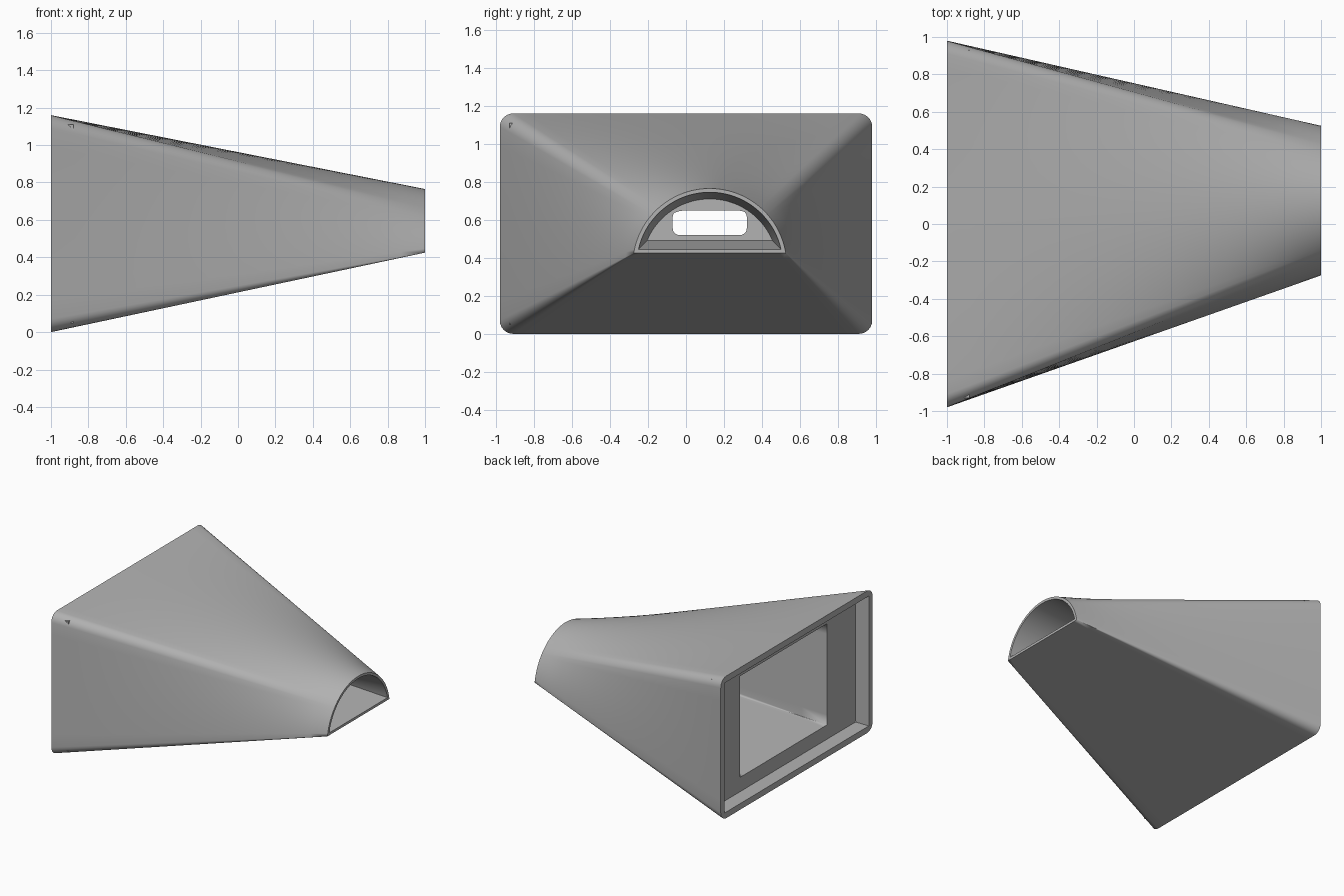
import bpy
import math
from mathutils import Vector

cube = bpy.data.objects.get("Cube")
if cube:
    bpy.data.objects.remove(cube, do_unlink=True)

# Segment counts shared by every cross-section, so rings connect one to one
SIDE, FILLET, TOP = 10, 6, 24
CORNER, HALF_FILLET = math.radians(45), math.radians(4)


def spread(a, b, n):
    """n values from a towards b, leaving b out."""
    return [a + (b - a) * i / n for i in range(n)]


def rect_ring(x, y0, y1, z0, z1, r=0.0):
    """Rounded rectangle, counter-clockwise from the lower +y corner."""
    ring = []
    corners = [(y1 - r, z0 + r, -90), (y1 - r, z1 - r, 0),
               (y0 + r, z1 - r, 90), (y0 + r, z0 + r, 180)]
    edges = [SIDE, TOP, SIDE, TOP]
    for k, (cy, cz, a) in enumerate(corners):
        for d in spread(a, a + 90, FILLET):
            t = math.radians(d)
            ring.append(Vector((x, cy + r * math.cos(t), cz + r * math.sin(t))))
        t = math.radians(a + 90)
        start = Vector((x, cy + r * math.cos(t), cz + r * math.sin(t)))
        ny, nz, _ = corners[(k + 1) % 4]
        end = Vector((x, ny + r * math.cos(t), nz + r * math.sin(t)))
        ring += [start.lerp(end, i / edges[k]) for i in range(edges[k])]
    return ring


def arch_ring(x, cy, half, z0, z1):
    """Flat-bottomed arch, divided to match rect_ring."""
    h = z1 - z0
    r = (half * half + h * h) / (2 * h)
    low = math.asin((h - r) / r) * -1 if h > r else math.asin((r - h) / r)
    c0, c1 = CORNER - HALF_FILLET, CORNER + HALF_FILLET
    angles = ([low] * FILLET + spread(low, c0, SIDE) + spread(c0, c1, FILLET)
              + spread(c1, math.pi - c1, TOP)
              + spread(math.pi - c1, math.pi - c0, FILLET)
              + spread(math.pi - c0, math.pi - low, SIDE)
              + [math.pi - low] * FILLET)
    ring = [Vector((x, cy + r * math.cos(t), z1 - r + r * math.sin(t))) for t in angles]
    a, b = Vector((x, cy - half, z0)), Vector((x, cy + half, z0))
    return ring + [a.lerp(b, i / TOP) for i in range(TOP)]


def loft(a, b, steps):
    """Rings from a towards b, leaving b out."""
    return [[p.lerp(q, s / steps) for p, q in zip(a, b)] for s in range(steps)]


# Key sections: outer skin, front pocket, narrow throat, funnel, rear recess
CY = 0.125
outer_rear = rect_ring(-1, -0.98, 0.98, 0, 1.16, 0.07)
outer_front = arch_ring(1, CY, 0.40, 0.425, 0.765)
rim_front = arch_ring(1, CY, 0.375, 0.445, 0.745)
pocket_end = arch_ring(0.6, CY, 0.33, 0.49, 0.71)
throat = rect_ring(0.6, -0.07, 0.32, 0.52, 0.65, 0.035)
funnel_rear = rect_ring(-0.88, -0.56, 0.56, 0.167, 0.993)
recess_floor = rect_ring(-0.88, -0.93, 0.93, 0.05, 1.11)
rim_rear = rect_ring(-1, -0.93, 0.93, 0.05, 1.11)

chain = [(outer_rear, 16), (outer_front, 1), (rim_front, 4), (pocket_end, 1),
         (throat, 8), (funnel_rear, 1), (recess_floor, 1), (rim_rear, 1)]
rings = []
for i, (ring, steps) in enumerate(chain):
    rings += loft(ring, chain[(i + 1) % len(chain)][0], steps)

# Skin the closed loop of rings
n, m = len(rings[0]), len(rings)
verts = [p for ring in rings for p in ring]
faces = []
for i in range(m):
    a, b = i * n, ((i + 1) % m) * n
    for j in range(n):
        k = (j + 1) % n
        faces.append((a + j, a + k, b + k, b + j))

import bmesh
mesh = bpy.data.meshes.new("duct_adapter")
mesh.from_pydata(verts, [], faces)
bm = bmesh.new()
bm.from_mesh(mesh)
bmesh.ops.remove_doubles(bm, verts=bm.verts, dist=0.0003)
bmesh.ops.recalc_face_normals(bm, faces=bm.faces)
bm.to_mesh(mesh)
bm.free()

grey = bpy.data.materials.new("plain_grey")
grey.use_nodes = True
colour = (0.45, 0.45, 0.45, 1)
grey.diffuse_color = colour
grey.node_tree.nodes["Principled BSDF"].inputs["Base Color"].default_value = colour
mesh.materials.append(grey)

duct = bpy.data.objects.new("duct_adapter", mesh)
bpy.context.collection.objects.link(duct)
bpy.context.view_layer.objects.active = duct
duct.select_set(True)
bpy.ops.object.shade_smooth_by_angle(angle=math.radians(25))
